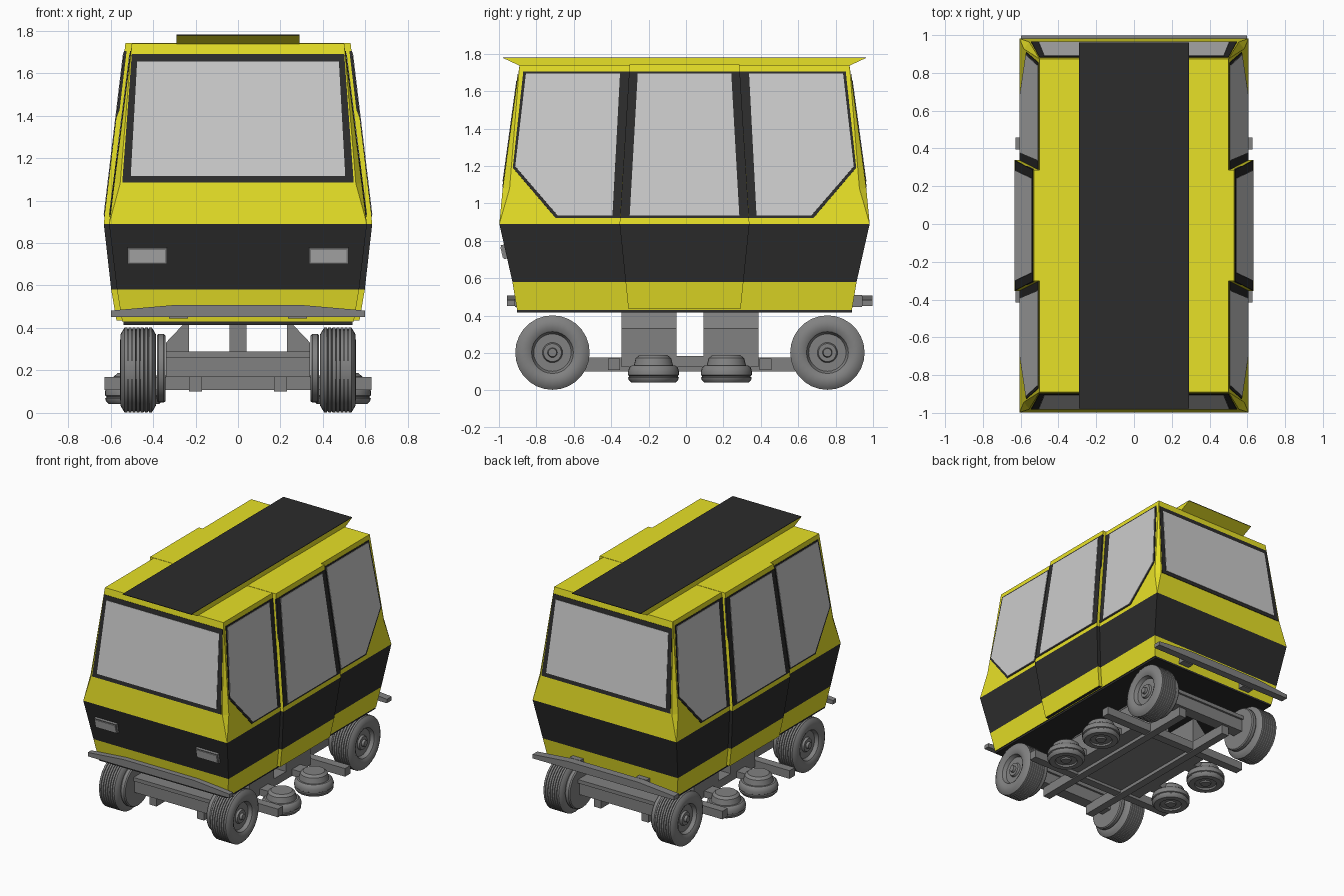
import bpy, bmesh, math
from mathutils import Vector, Matrix

if "Cube" in bpy.data.objects:
    bpy.data.objects.remove(bpy.data.objects["Cube"])

BODY_Y, BASE_Y = -0.008, 0.021      # centres of the cabin and of the chassis


def material(name, r, g, b):
    m = bpy.data.materials.new(name)
    m.diffuse_color = (r, g, b, 1)
    m.use_nodes = True
    m.node_tree.nodes["Principled BSDF"].inputs["Base Color"].default_value = m.diffuse_color
    return m


YELLOW = material("yellow", 0.80, 0.75, 0.02)
BLACK = material("black", 0.025, 0.025, 0.025)
GLASS = material("glass", 0.70, 0.70, 0.70)
GREY = material("grey", 0.22, 0.22, 0.22)
LAMP = material("lamp", 0.45, 0.45, 0.45)


def finish(name, bm, mats, smooth=False):
    bmesh.ops.remove_doubles(bm, verts=bm.verts, dist=0.0005)
    bmesh.ops.recalc_face_normals(bm, faces=bm.faces)
    me = bpy.data.meshes.new(name)
    bm.to_mesh(me)
    bm.free()
    for m in mats:
        me.materials.append(m)
    ob = bpy.data.objects.new(name, me)
    bpy.context.collection.objects.link(ob)
    if smooth:
        bpy.context.view_layer.objects.active = ob
        ob.select_set(True)
        bpy.ops.object.shade_smooth_by_angle(angle=math.radians(35))
        ob.select_set(False)
    return ob


def hull(name, rings, mats, bands, caps):
    """Loft through rings of points; bands/caps give material slots."""
    bm = bmesh.new()
    loops = [[bm.verts.new(p) for p in r] for r in rings]
    n = len(rings[0])
    for a, b, slot in zip(loops, loops[1:], bands):
        for i in range(n):
            j = (i + 1) % n
            bm.faces.new((a[i], a[j], b[j], b[i])).material_index = slot
    bm.faces.new(loops[0][::-1]).material_index = caps[0]
    bm.faces.new(loops[-1]).material_index = caps[1]
    return finish(name, bm, mats)


def rect(z, x, y, cy):
    return [(x, cy - y, z), (x, cy + y, z), (-x, cy + y, z), (-x, cy - y, z)]


def box(name, x, y, z, mat=GREY):
    rings = [[(a, b, h) for a, b in ((x[0], y[0]), (x[1], y[0]), (x[1], y[1]), (x[0], y[1]))] for h in z]
    return hull(name, rings, [mat], [0], (0, 0))


def panel(name, pts, mat, lift):
    """Thin plate lying on the cabin wall, raised outwards by lift."""
    v = [Vector(p) for p in pts]
    n = (v[1] - v[0]).cross(v[2] - v[0]).normalized()
    c = sum(v, Vector()) / len(v)
    if n.dot(Vector((c.x, c.y, 0)) * (Vector((1, 0, 0)) if abs(n.x) > abs(n.y) else Vector((0, 1, 0)))) < 0:
        n.negate()
    return hull(name, [[p - n * 0.01 for p in v], [p + n * lift for p in v]], [mat], [0], (0, 0))


def lathe(name, profile, where, axis, steps=28):
    """Spin (radius, offset) points about the given axis direction."""
    bm = bmesh.new()
    vs = [bm.verts.new((r, 0, h)) for r, h in profile]
    es = [bm.edges.new(e) for e in zip(vs, vs[1:])]
    bmesh.ops.spin(bm, geom=vs + es, cent=(0, 0, 0), axis=(0, 0, 1), angle=2 * math.pi, steps=steps)
    rot = Vector((0, 0, 1)).rotation_difference(Vector(axis)).to_matrix().to_4x4()
    bm.transform(Matrix.Translation(where) @ rot)
    return finish(name, bm, [GREY], True)


# cabin shell: z, front edge (x, y), side edge (x, y)
def cabin_ring(z, fx, fy, sx, sy):
    q = [(fx, -fy), (sx, -sy), (sx, sy), (fx, fy)]
    q += [(-x, -y) for x, y in q]
    return [(x, y + BODY_Y, z) for x, y in q]


hull("cabin", [cabin_ring(*r) for r in (
    (0.43, 0.545, 0.895, 0.545, 0.895), (0.58, 0.57, 0.92, 0.57, 0.92),
    (0.89, 0.607, 0.99, 0.607, 0.99), (1.08, 0.555, 0.972, 0.583, 0.935),
    (1.74, 0.50, 0.882, 0.50, 0.882))], [YELLOW, BLACK], [0, 1, 0, 0], (1, 0))

# wider door section in the middle
hull("door_section", [rect(z, x, y, BODY_Y) for z, x, y in (
    (0.435, 0.572, 0.30), (0.58, 0.597, 0.315), (0.89, 0.632, 0.347), (1.742, 0.53, 0.293))],
    [YELLOW, BLACK], [0, 1, 0], (1, 0))

box("floor", (-0.54, 0.54), (BODY_Y - 0.895, BODY_Y + 0.895), (0.415, 0.44), BLACK)

# flared roof panel, black on top
hull("roof_panel", [rect(1.735, 0.29, 0.88, BODY_Y), rect(1.777, 0.29, 0.97, BODY_Y),
     rect(1.781, 0.29, 0.97, BODY_Y)], [YELLOW, BLACK], [0, 1], (0, 1))


# windows
def wall_x(z):
    return 0.583 - 0.1258 * (z - 1.08) if z > 1.08 else 0.583 + 0.1263 * (1.08 - z)


def door_x(z):
    return 0.632 - 0.1197 * (z - 0.89)


def end_y(z):
    return 0.972 - 0.1364 * (z - 1.08)


FRAME = ((0.862, 1.705), (0.918, 1.19), (0.69, 0.922), (0.335, 0.922), (0.29, 1.705))
PANE = ((0.848, 1.693), (0.905, 1.197), (0.678, 0.934), (0.385, 0.934), (0.345, 1.693))
DOOR_FRAME = ((-0.344, 0.922), (0.344, 0.922), (0.296, 1.705), (-0.296, 1.705))
DOOR_PANE = ((-0.293, 0.934), (0.293, 0.934), (0.25, 1.693), (-0.25, 1.693))
for s in (-1, 1):
    for name, pts, mat, lift in (("frame", FRAME, BLACK, 0.003), ("pane", PANE, GLASS, 0.006)):
        for e in (-1, 1):
            panel("side_window_" + name, [(s * wall_x(z), e * y + BODY_Y, z) for y, z in pts], mat, lift)
    for name, pts, mat, lift in (("frame", DOOR_FRAME, BLACK, 0.003), ("pane", DOOR_PANE, GLASS, 0.006)):
        panel("door_window_" + name, [(s * door_x(z), y + BODY_Y, z) for y, z in pts], mat, lift)
    for name, mat, lift, a, b in (("frame", BLACK, 0.003, (0.545, 1.085), (0.50, 1.69)),
                                  ("pane", GLASS, 0.006, (0.505, 1.115), (0.475, 1.655))):
        pts = [(-a[0], a[1]), a, b, (-b[0], b[1])]
        panel("end_window_" + name, [(x, s * end_y(z) + BODY_Y, z) for x, z in pts], mat, lift)

# headlights on the front only
for s in (-1, 1):
    for name, g, mat, lift in (("headlight_rim", 0, GREY, 0.018), ("headlight", 0.008, LAMP, 0.022)):
        pts = [(s * x, -(0.92 + (z - 0.58) * 0.2258) + BODY_Y, z) for x, z in (
            (0.335 + g, 0.705 + g), (0.52 - g, 0.705 + g), (0.52 - g, 0.78 - g), (0.335 + g, 0.78 - g))]
        panel(name, pts, mat, lift)

# bumpers with brackets
BUMPER = ((-0.598, 0.452), (0.598, 0.452), (0.598, 0.482), (0.30, 0.508), (-0.30, 0.508), (-0.598, 0.482))
for y0, y1, yb in ((-0.957, -0.915, -0.8), (0.94, 0.997, 0.8)):
    hull("bumper", [[(x, y, z) for x, z in BUMPER] for y in (y0, y1)], [GREY], [0], (0, 0))
    for s in (-1, 1):
        ys = sorted((yb, y0 if yb > 0 else y1))
        box("bumper_bracket", (s * 0.28 - 0.045, s * 0.28 + 0.045), ys, (0.445, 0.51))

# road wheel profile with tread grooves: (radius, offset from wheel centre, + is outside)
WHEEL = [(0, 0.078), (0.022, 0.078), (0.026, 0.06), (0.048, 0.06), (0.054, 0.045), (0.10, 0.045),
         (0.112, 0.072), (0.135, 0.085), (0.168, 0.083), (0.188, 0.072)]
for i in range(7):
    c = 0.057 - i * 0.019
    WHEEL += [(0.199, c + 0.007), (0.199, c - 0.007), (0.192, c - 0.0075), (0.192, c - 0.0115)]
WHEEL = WHEEL[:-2] + [(0.188, -0.072), (0.168, -0.083), (0.135, -0.085), (0.112, -0.075), (0, -0.075)]
# horizontal guide wheel with domed cap
GUIDE = [(0, 0.045), (0.035, 0.045), (0.04, 0.055), (0.075, 0.055), (0.08, 0.043), (0.12, 0.043), (0.132, 0.055),
         (0.136, 0.068), (0.130, 0.072), (0.130, 0.078), (0.137, 0.082), (0.137, 0.10), (0.130, 0.122),
         (0.118, 0.132), (0.105, 0.132), (0.095, 0.172), (0.075, 0.188), (0, 0.188)]
COLUMN = ((0.23, 0.43), (0.245, 0.43), (0.34, 0.33), (0.34, 0.15), (0.23, 0.15))

for e in (-1, 1):
    ya, yg, yc = (BASE_Y + e * d for d in (0.735, 0.195, 0.405))
    # axle
    box("axle_beam", (-0.34, 0.34), (ya - 0.045, ya + 0.045), (0.17, 0.265))
    box("axle_cover", (-0.34, 0.34), (ya - 0.06, ya + 0.06), (0.262, 0.29))
    # crossbar and centre post
    box("crossbar", (-0.628, 0.628), (yc - 0.032, yc + 0.032), (0.108, 0.17))
    box("centre_post", (-0.04, 0.04), (yg - 0.12, yg + 0.12), (0.18, 0.42))
    for s in (-1, 1):
        lathe("road_wheel", WHEEL, (s * 0.47, ya, 0.202), (s, 0, 0))
        lathe("brake_disc", [(0, -0.02), (0.155, -0.02), (0.162, -0.012), (0.162, 0.012), (0.155, 0.02), (0, 0.02)],
              (s * 0.362, ya, 0.21), (s, 0, 0))
        lathe("guide_wheel", GUIDE, (s * 0.49, yg, 0), (0, 0, 1))
        xs = sorted((s * 0.32, s * 0.49))
        box("guide_arm", xs, (yg - 0.05, yg + 0.05), (0.125, 0.175))
        hull("column", [[(s * x, BASE_Y + e * y, z) for x, z in COLUMN] for y in (0.073, 0.367)],
             [GREY], [0], (0, 0))

# long rails and centre plate
for s in (-1, 1):
    box("rail", (s * 0.2 - 0.03, s * 0.2 + 0.03), (BASE_Y - 0.76, BASE_Y + 0.76), (0.10, 0.175))
box("centre_plate", (-0.34, 0.34), (BASE_Y - 0.367, BASE_Y + 0.367), (0.125, 0.185))
